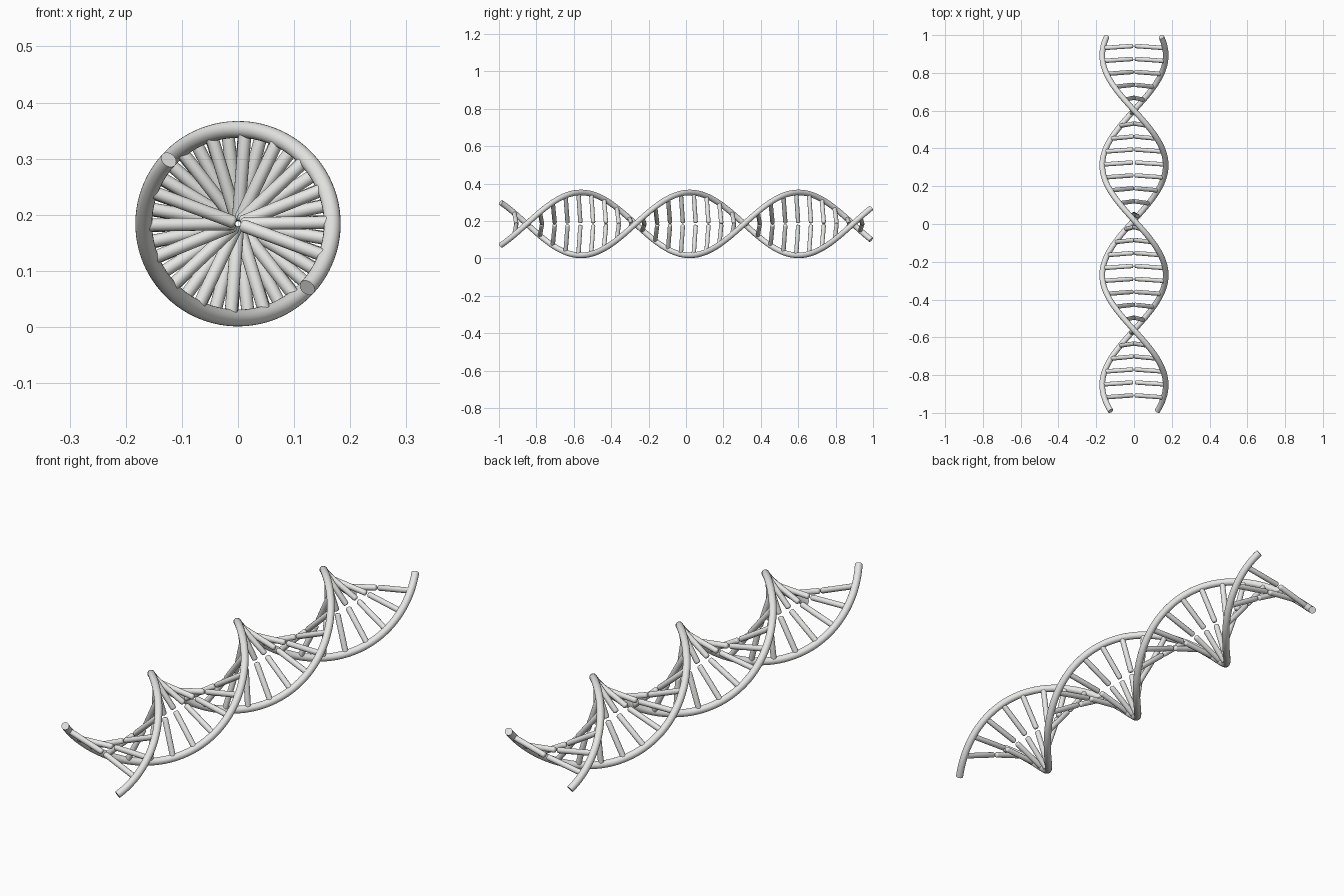
import bpy, math
from mathutils import Vector

if "Cube" in bpy.data.objects:
    bpy.data.objects.remove(bpy.data.objects["Cube"])

# Double helix running along y
R, TUBE, RUNG = 0.168, 0.015, 0.0115
CZ, PITCH, Y0, END = 0.184, 1.163, -0.852, 0.99

mat = bpy.data.materials.new("light_grey")
mat.diffuse_color = (0.8, 0.8, 0.78, 1)
mat.use_nodes = True
mat.node_tree.nodes["Principled BSDF"].inputs["Base Color"].default_value = mat.diffuse_color


def point(y, phase, r=R):
    a = math.pi + phase + (y - Y0) / PITCH * math.tau
    return Vector((r * math.cos(a), y, CZ + r * math.sin(a)))


def tube(name, points, radii, sides):
    """Capped tube swept through points with a radius at each."""
    n = len(points)
    verts, faces = [], []
    for i, p in enumerate(points):
        t = (points[min(i + 1, n - 1)] - points[max(i - 1, 0)]).normalized()
        u = t.cross(Vector((0, 1, 0))).normalized()
        v = t.cross(u)
        for k in range(sides):
            a = math.tau * k / sides
            verts.append(p + radii[i] * (math.cos(a) * u + math.sin(a) * v))
    for i in range(n - 1):
        for k in range(sides):
            a, b = i * sides + k, i * sides + (k + 1) % sides
            faces.append((a, b, b + sides, a + sides))
    faces.append(tuple(reversed(range(sides))))
    faces.append(tuple(range((n - 1) * sides, n * sides)))
    mesh = bpy.data.meshes.new(name)
    mesh.from_pydata(verts, [], faces)
    mesh.materials.append(mat)
    ob = bpy.data.objects.new(name, mesh)
    bpy.context.collection.objects.link(ob)
    bpy.ops.object.select_all(action='DESELECT')
    ob.select_set(True)
    bpy.context.view_layer.objects.active = ob
    bpy.ops.object.shade_smooth_by_angle(angle=math.radians(40))


for s, phase in enumerate((0, math.pi)):
    # Strand
    path = [point(-END + 2 * END * i / 160, phase) for i in range(161)]
    tube(f"strand_{s + 1}", path, [TUBE] * 161, 20)
    # Half rungs with rounded inner tips, leaning slightly forward at the middle
    for i in range(28):
        y = -0.918 + i * 0.0685
        outer = point(y, phase)
        inner = point(y, phase, 0.005) + Vector((0, 0.011, 0))
        path = [outer.lerp(inner, f) for f in (0, 0.96, 0.985, 1)]
        tube(f"half_rung_{s + 1}_{i + 1}", path,
             [RUNG, RUNG, RUNG * 0.87, RUNG * 0.55], 16)
